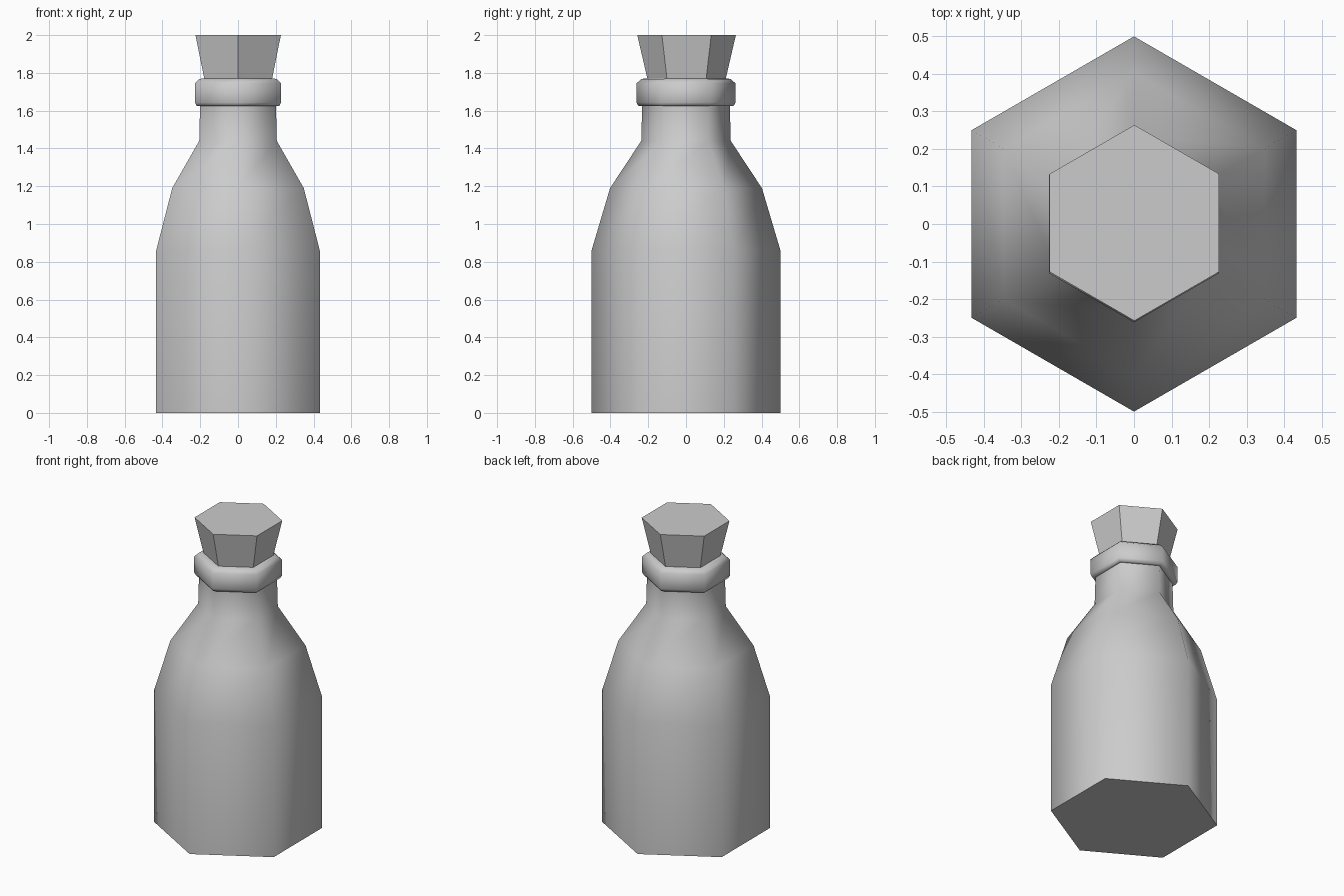
import bpy, bmesh, math

if "Cube" in bpy.data.objects:
    bpy.data.objects.remove(bpy.data.objects["Cube"])

SIDES = 6

def lathe(name, profile, cap_top=False, offset=(0, 0)):
    """Six-sided solid from (corner radius, height) rings, corners on the y axis."""
    bm = bmesh.new()
    rings = []
    for r, z in profile:
        ring = []
        for i in range(SIDES):
            a = math.pi / 2 + i * math.tau / SIDES
            ring.append(bm.verts.new((r * math.cos(a) + offset[0], r * math.sin(a) + offset[1], z)))
        rings.append(ring)
    for lo, hi in zip(rings, rings[1:]):
        for i in range(SIDES):
            j = (i + 1) % SIDES
            bm.faces.new((lo[i], lo[j], hi[j], hi[i]))
    bm.faces.new(rings[0][::-1])
    if cap_top:
        bm.faces.new(rings[-1])
    mesh = bpy.data.meshes.new(name)
    bm.to_mesh(mesh)
    bm.free()
    obj = bpy.data.objects.new(name, mesh)
    bpy.context.collection.objects.link(obj)
    return obj

# Bottle: body, shoulder, neck and lip in one profile
bottle = lathe("bottle", [
    (0.50, 0.0), (0.50, 0.86), (0.402, 1.19), (0.237, 1.44), (0.232, 1.625),
    (0.252, 1.625), (0.262, 1.643), (0.262, 1.745), (0.235, 1.768), (0.20, 1.772)])
bpy.context.view_layer.objects.active = bottle
bottle.select_set(True)
bpy.ops.object.shade_smooth_by_angle(angle=math.radians(65))

# Cork stopper, flat faced, seated slightly inside the mouth
lathe("cork", [(0.203, 1.75), (0.261, 2.0)], cap_top=True, offset=(0.001, 0.003))
